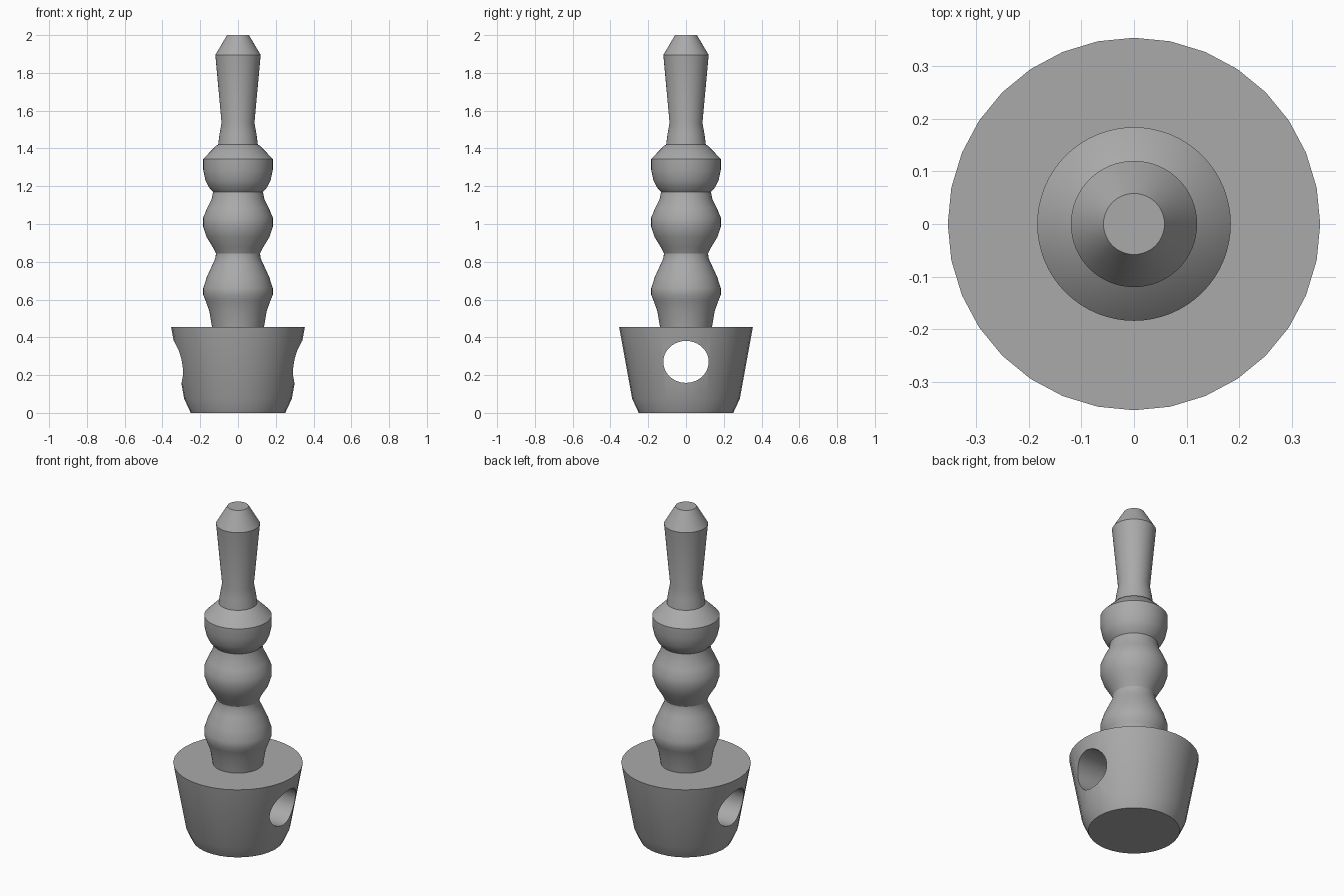
import bpy, bmesh, math

if "Cube" in bpy.data.objects:
    bpy.data.objects.remove(bpy.data.objects["Cube"])

grey = bpy.data.materials.new("plain grey")
grey.diffuse_color = (0.4, 0.4, 0.4, 1)
grey.use_nodes = True
grey.node_tree.nodes["Principled BSDF"].inputs["Base Color"].default_value = grey.diffuse_color


def lathe(name, profile, sides):
    """Revolve (radius, height) points about z and close both ends."""
    bm = bmesh.new()
    rings = []
    for r, z in profile:
        rings.append([bm.verts.new((r * math.cos(2 * math.pi * i / sides),
                                    r * math.sin(2 * math.pi * i / sides), z))
                      for i in range(sides)])
    for a, b in zip(rings, rings[1:]):
        for i in range(sides):
            j = (i + 1) % sides
            bm.faces.new((a[i], a[j], b[j], b[i]))
    bm.faces.new(rings[0][::-1])
    bm.faces.new(rings[-1])
    mesh = bpy.data.meshes.new(name)
    bm.to_mesh(mesh)
    bm.free()
    mesh.materials.append(grey)
    obj = bpy.data.objects.new(name, mesh)
    bpy.context.collection.objects.link(obj)
    return obj


def smooth(obj, angle):
    bpy.ops.object.select_all(action='DESELECT')
    obj.select_set(True)
    bpy.context.view_layer.objects.active = obj
    bpy.ops.object.shade_smooth_by_angle(angle=math.radians(angle))


# Tapered base with a chamfered foot
base = lathe("base", [(0.25, 0), (0.285, 0.075), (0.354, 0.455)], 32)

# Slightly flattened round hole running through the base from side to side
bpy.ops.mesh.primitive_cylinder_add(vertices=48, radius=1, depth=1,
                                    location=(0, 0, 0.27),
                                    rotation=(0, math.pi / 2, 0))
cutter = bpy.context.object
cutter.name = "hole_cutter"
cutter.scale = (0.111, 0.12, 1)
cutter.data.materials.append(grey)
cut = base.modifiers.new("side hole", 'BOOLEAN')
cut.operation = 'DIFFERENCE'
cut.object = cutter
cut.solver = 'EXACT'
bpy.context.view_layer.objects.active = base
bpy.ops.object.modifier_apply(modifier=cut.name)
bpy.data.objects.remove(cutter)
smooth(base, 30)

# Turned stem: three bulges, a collar and a flared grip with a bevelled tip
stem = lathe("stem", [
    (0.137, 0.45), (0.152, 0.54), (0.172, 0.595), (0.184, 0.625), (0.184, 0.66),
    (0.165, 0.72), (0.135, 0.785), (0.119, 0.82), (0.117, 0.845),
    (0.135, 0.88), (0.166, 0.93), (0.184, 0.985), (0.184, 1.035),
    (0.163, 1.085), (0.14, 1.13), (0.132, 1.17),
    (0.155, 1.195), (0.172, 1.23), (0.184, 1.285), (0.184, 1.345),
    (0.115, 1.415), (0.105, 1.42), (0.098, 1.475), (0.087, 1.535),
    (0.12, 1.895), (0.058, 2.0)], 64)
smooth(stem, 30)
